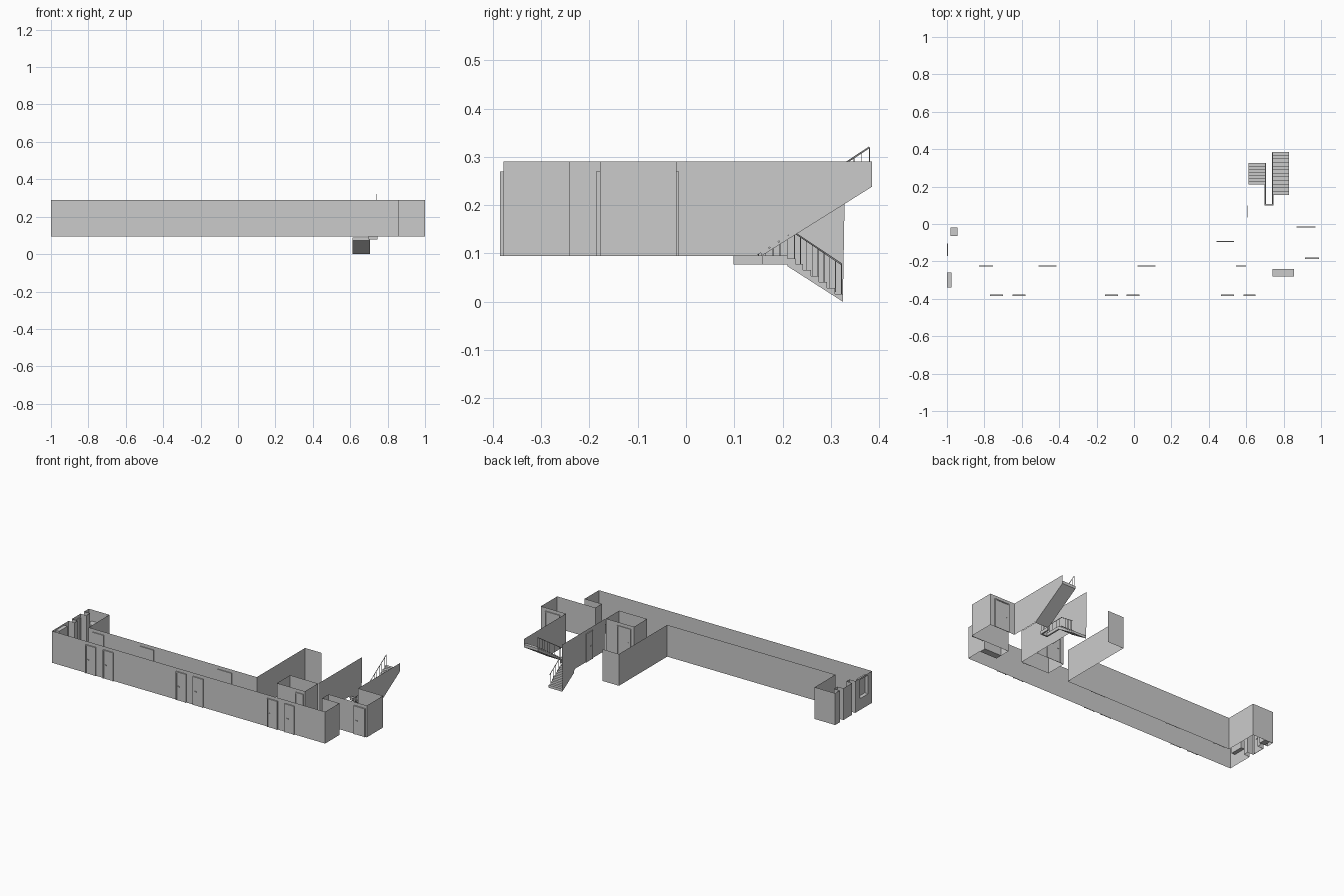
import bpy, bmesh, math
from mathutils import Vector

if "Cube" in bpy.data.objects:
    bpy.data.objects.remove(bpy.data.objects["Cube"])

FLOOR, TOP = 0.095, 0.29


def finish(name, bm):
    me = bpy.data.meshes.new(name)
    bm.to_mesh(me)
    bm.free()
    ob = bpy.data.objects.new(name, me)
    bpy.context.collection.objects.link(ob)
    return ob


def add_box(bm, lo, hi):
    v = [bm.verts.new((x, y, z)) for z in (lo[2], hi[2])
         for x, y in ((lo[0], lo[1]), (hi[0], lo[1]), (hi[0], hi[1]), (lo[0], hi[1]))]
    for f in ((3, 2, 1, 0), (4, 5, 6, 7), (0, 1, 5, 4), (1, 2, 6, 5), (2, 3, 7, 6), (3, 0, 4, 7)):
        bm.faces.new([v[i] for i in f])


def boxes(name, items):
    bm = bmesh.new()
    for lo, hi in items:
        add_box(bm, lo, hi)
    return finish(name, bm)


def wall(name, pts):
    """Thin upright wall following a plan line."""
    bm = bmesh.new()
    low = [bm.verts.new((x, y, FLOOR)) for x, y in pts]
    high = [bm.verts.new((x, y, TOP)) for x, y in pts]
    for i in range(len(pts) - 1):
        bm.faces.new((low[i], low[i + 1], high[i + 1], high[i]))
    return finish(name, bm)


def side_wall(name, x, profile):
    """Flat stair wall from a (y, z) outline."""
    bm = bmesh.new()
    bm.faces.new([bm.verts.new((x, y, z)) for y, z in profile])
    return finish(name, bm)


def bar(bm, a, b, r=0.0012):
    a, b = Vector(a), Vector(b)
    d = b - a
    m = d.to_track_quat('Z', 'Y').to_matrix().to_4x4()
    m.translation = (a + b) / 2
    bmesh.ops.create_cone(bm, cap_ends=True, segments=6, radius1=r, radius2=r,
                          depth=d.length, matrix=m)


def door(name, axis, a, b, c, out):
    """Leaf, frame and handle on a wall; out is the signed depth of the frame."""
    t, top = 0.006, 0.27
    parts = [(a, b, 0.5, FLOOR, top - t), (a, a + t, 1, FLOOR, top), (b - t, b, 1, FLOOR, top),
             (a, b, 1, top - t, top), (a + 2 * t, a + 4 * t, 1, 0.178, 0.183)]
    items = []
    for p, q, k, z0, z1 in parts:
        d0, d1 = sorted((c, c + out * k))
        if axis == 'x':
            items.append(((p, d0, z0), (q, d1, z1)))
        else:
            items.append(((d0, p, z0), (d1, q, z1)))
    boxes(name, items)


# Outer corridor wall, around to the stair hall
wall("outer_wall", [(-1, -.378), (.857, -.378), (.857, -.24), (.74, -.24), (.74, -.178),
                    (1, -.178), (1, -.02), (.83, -.02)])
# Inner corridor wall and hall recess
wall("inner_wall", [(-1, -.02), (-.86, -.02), (-.86, -.222), (.283, -.222),
                    (.283, .247), (.393, .247)])
# Left end wall with a door alcove
wall("end_wall_rear", [(-1, -.02), (-1, -.065), (-.96, -.065), (-.96, -.10), (-1, -.10),
                       (-1, -.185), (-.96, -.185), (-.96, -.215), (-1, -.215), (-1, -.26)])
wall("end_wall_front", [(-1, -.34), (-1, -.378)])
# Closet between corridor and stair hall
wall("closet_wall", [(.61, -.095), (.42, -.095), (.42, -.222), (.61, -.222), (.61, -.095)])

# Window recess in the left end wall
bm = bmesh.new()
rim = []
for x in (-1, -.977):
    rim.append([bm.verts.new((x, y, z)) for y, z in
                ((-.34, .165), (-.26, .165), (-.26, .28), (-.34, .28))])
for i in range(4):
    j = (i + 1) % 4
    bm.faces.new((rim[0][i], rim[0][j], rim[1][j], rim[1][i]))
bm.faces.new(rim[1])
for z0, z1 in ((FLOOR, .165), (.28, TOP)):
    bm.faces.new([bm.verts.new((-1, y, z)) for y, z in
                  ((-.34, z0), (-.26, z0), (-.26, z1), (-.34, z1))])
finish("window_recess", bm)

# Doors
for i, (a, b) in enumerate([(-.77, -.70), (-.65, -.58), (-.155, -.085), (-.04, .03),
                            (.465, .535), (.585, .65)]):
    door(f"front_door_{i}", 'x', a, b, -.378, -.007)
for i, (a, b) in enumerate([(-.83, -.755), (-.51, -.415), (.02, .115), (.545, .60)]):
    door(f"inner_door_{i}", 'x', a, b, -.222, -.005)
door("closet_door", 'x', .44, .535, -.095, .004)
door("right_door_front", 'x', .915, .99, -.178, -.008)
door("right_door_rear", 'x', .87, .97, -.02, .006)
door("stair_hall_door", 'y', .035, .10, .61, -.004)
door("end_door", 'y', -.172, -.103, -1, .005)

# Furniture
boxes("bench", [((.74, -.28, FLOOR), (.855, -.24, .15))])
boxes("cabinet", [((-.98, -.065, FLOOR), (-.945, -.02, .22))])

# Stair walls with raked lower edges
side_wall("stair_wall_right", .83, [(-.02, FLOOR), (.145, FLOOR), (.385, .25), (.385, TOP), (-.02, TOP)])
side_wall("stair_wall_left", .612, [(-.095, FLOOR), (.2, FLOOR), (.325, .002), (.33, TOP), (-.095, TOP)])


def flight(name, x0, x1, ys, zs, y1, z1, n):
    """Sawtooth flight with raked underside from (ys, zs) to (y1, z1)."""
    dy, dz = (y1 - ys) / n, (z1 - zs) / n
    prof = [(ys, zs)]
    for i in range(n):
        y, z = ys + i * dy, zs + i * dz
        if dz > 0:
            prof += [(y, z + dz), (y + dy, z + dz)]
        else:
            prof += [(y + dy, z), (y + dy, z + dz)]
    under = [(y1, z1 - .004 - max(dz, 0)), (ys, zs - .004 - max(-dz, 0))]
    if dz < 0:
        under[0] = (y1, 0)
    prof += under
    bm = bmesh.new()
    f = bm.faces.new([bm.verts.new((x0, y, z)) for y, z in prof])
    ext = bmesh.ops.extrude_face_region(bm, geom=[f], use_keep_orig=True)
    vs = [v for v in ext['geom'] if isinstance(v, bmesh.types.BMVert)]
    bmesh.ops.translate(bm, verts=vs, vec=(x1 - x0, 0, 0))
    bmesh.ops.recalc_face_normals(bm, faces=bm.faces)
    return finish(name, bm)


flight("upper_flight", .738, .83, .155, .098, .385, .255, 12)
flight("lower_flight", .613, .706, .21, .09, .325, .004, 7)

# Landing edge around the stairwell
boxes("landing_edge", [((.698, .105, .077), (.707, .21, .096)),
                       ((.698, .098, .077), (.746, .107, .096)),
                       ((.738, .105, .077), (.746, .16, .096))])

# Railings: top rail and balusters for both flights and the landing
bm = bmesh.new()
runs = [((.742, .155, .172), (.742, .38, .32), .07, 14),
        ((.702, .225, .143), (.702, .322, .078), .066, 8),
        ((.702, .105, .143), (.702, .225, .143), .048, 8),
        ((.742, .105, .143), (.742, .155, .172), .06, 4),
        ((.702, .105, .143), (.742, .105, .143), .048, 3)]
for a, b, h, n in runs:
    a, b = Vector(a), Vector(b)
    bar(bm, a, b, .0018)
    for i in range(n + 1):
        p = a.lerp(b, i / n)
        bar(bm, p, p - Vector((0, 0, h)), .0008)
finish("stair_railing", bm)
